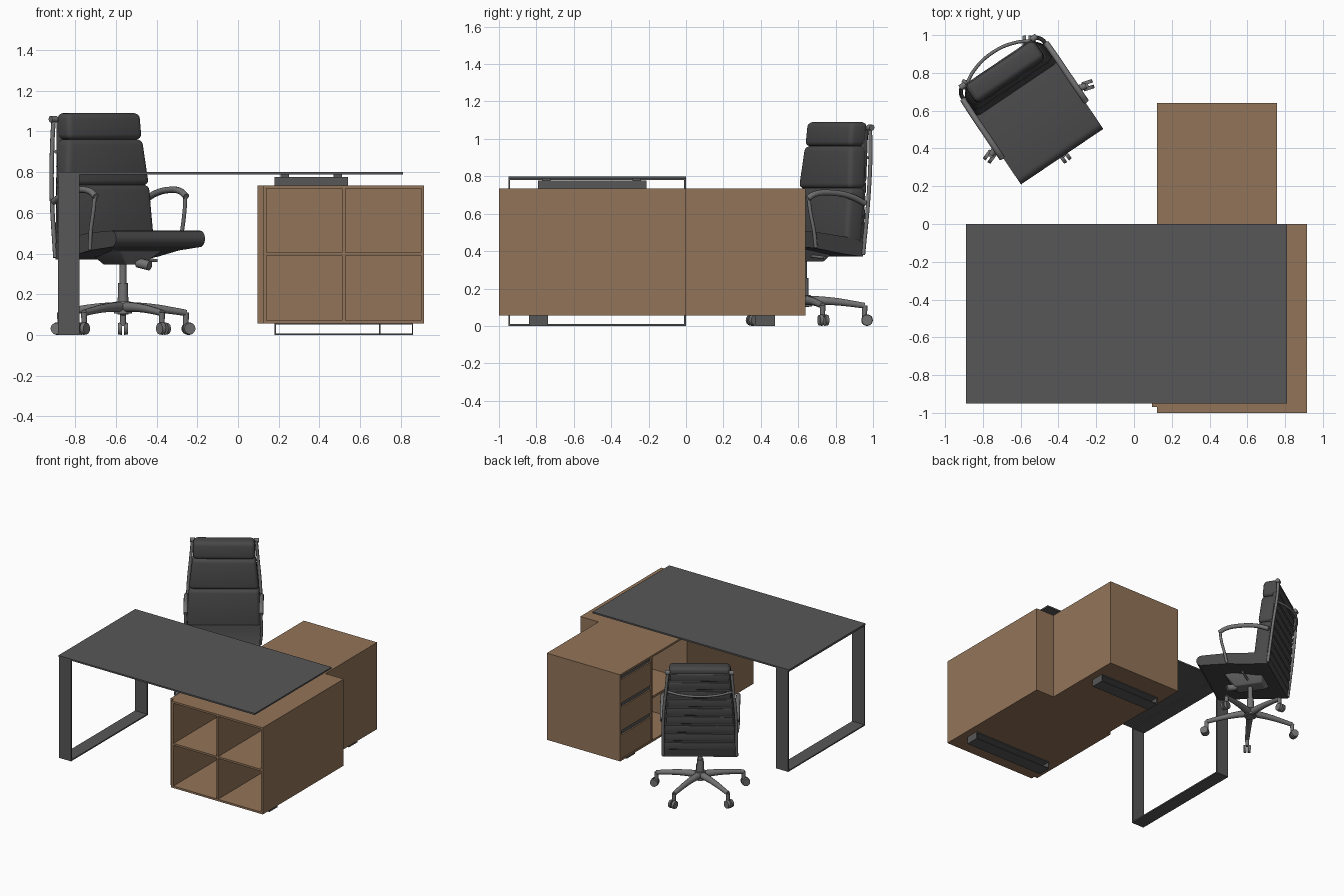
import bpy, bmesh, math
from mathutils import Matrix, Vector

if "Cube" in bpy.data.objects:
    bpy.data.objects.remove(bpy.data.objects["Cube"])


def material(name, r, g, b):
    m = bpy.data.materials.new(name)
    m.diffuse_color = (r, g, b, 1)
    m.use_nodes = True
    m.node_tree.nodes["Principled BSDF"].inputs["Base Color"].default_value = m.diffuse_color
    return m


WOOD = material("brown wood", 0.29, 0.175, 0.10)
DARK = material("dark grey panel", 0.095, 0.095, 0.095)
LEATHER = material("black leather", 0.065, 0.065, 0.067)
METAL = material("grey metal", 0.17, 0.17, 0.17)

I = Matrix.Identity(4)
# chair frame: turned on its column, local -y is the sitter's front
CHAIR = Matrix.Translation((-0.565, 0.63, 0)) @ Matrix.Rotation(math.radians(34), 4, 'Z')
BASE = Matrix.Translation((-0.565, 0.63, 0))


def finish(name, me, mat, M=I, smooth=False):
    me.transform(M)
    me.materials.clear()
    me.materials.append(mat)
    if smooth:
        me.polygons.foreach_set("use_smooth", [True] * len(me.polygons))
        me.set_sharp_from_angle(angle=math.radians(40))
    ob = bpy.data.objects.new(name, me)
    bpy.context.scene.collection.objects.link(ob)
    return ob


def from_bm(name, bm, mat, M=I, smooth=False):
    bmesh.ops.recalc_face_normals(bm, faces=bm.faces)
    me = bpy.data.meshes.new(name)
    bm.to_mesh(me)
    bm.free()
    return finish(name, me, mat, M, smooth)


def boxes(name, mat, items, M=I):
    """One object from (x0, x1, y0, y1, z0, z1) boxes."""
    bm = bmesh.new()
    for x0, x1, y0, y1, z0, z1 in items:
        mtx = Matrix.Translation(((x0 + x1) / 2, (y0 + y1) / 2, (z0 + z1) / 2)) @ \
            Matrix.Diagonal((x1 - x0, y1 - y0, z1 - z0, 1))
        bmesh.ops.create_cube(bm, size=1, matrix=mtx)
    return from_bm(name, bm, mat, M)


def loft(name, mat, lower, upper, bevel, M=CHAIR):
    """Rounded block between two cross-sections (half width, y front, y back, z)."""
    bm = bmesh.new()
    rings = []
    for w, f, b, z in (lower, upper):
        rings.append([bm.verts.new(p) for p in ((-w, f, z), (w, f, z), (w, b, z), (-w, b, z))])
    lo, up = rings
    bm.faces.new(lo)
    bm.faces.new(up)
    for i in range(4):
        j = (i + 1) % 4
        bm.faces.new((lo[i], lo[j], up[j], up[i]))
    bmesh.ops.bevel(bm, geom=bm.edges[:], offset=bevel, segments=4, profile=0.5, affect='EDGES')
    return from_bm(name, bm, mat, M, True)


def prism(name, mat, profile, half, M=CHAIR):
    """(y, z) outline extruded sideways."""
    bm = bmesh.new()
    a = [bm.verts.new((-half, y, z)) for y, z in profile]
    b = [bm.verts.new((half, y, z)) for y, z in profile]
    bm.faces.new(a)
    bm.faces.new(b)
    for i in range(len(a)):
        j = (i + 1) % len(a)
        bm.faces.new((a[i], a[j], b[j], b[i]))
    return from_bm(name, bm, mat, M, True)


def tube(name, mat, pts, radius, M=CHAIR, radii=None):
    """Smooth round tube through the points."""
    cu = bpy.data.curves.new(name, 'CURVE')
    cu.dimensions = '3D'
    cu.bevel_depth = radius
    cu.bevel_resolution = 3
    cu.use_fill_caps = True
    cu.resolution_u = 6
    sp = cu.splines.new('BEZIER')
    sp.bezier_points.add(len(pts) - 1)
    for i, (bp, p) in enumerate(zip(sp.bezier_points, pts)):
        bp.co = p
        bp.handle_left_type = bp.handle_right_type = 'AUTO'
        bp.radius = radii[i] if radii else 1
    tmp = bpy.data.objects.new(name + "_path", cu)
    bpy.context.scene.collection.objects.link(tmp)
    bpy.context.view_layer.update()
    me = bpy.data.meshes.new_from_object(tmp)
    bpy.data.objects.remove(tmp)
    return finish(name, me, mat, M, True)


def cylinder(name, mat, r0, r1, p, q, M=CHAIR):
    p, q = Vector(p), Vector(q)
    d = q - p
    bm = bmesh.new()
    mtx = Matrix.Translation((p + q) / 2) @ d.to_track_quat('Z', 'Y').to_matrix().to_4x4()
    bmesh.ops.create_cone(bm, cap_ends=True, segments=20, radius1=r0, radius2=r1,
                          depth=d.length, matrix=mtx)
    return from_bm(name, bm, mat, M, True)


# ---- desk: thin top and loop leg ----
boxes("desk_top", DARK, [(-0.89, 0.81, -0.95, 0, 0.788, 0.80)])
t = 0.01
boxes("desk_loop_leg", DARK, [
    (-0.885, -0.78, -0.95, -0.95 + t, 0, 0.79), (-0.885, -0.78, -t, 0, 0, 0.79),
    (-0.885, -0.78, -0.95, 0, 0, t), (-0.885, -0.78, -0.95, 0, 0.78, 0.79)])
boxes("desk_riser", DARK, [(0.18, 0.54, -0.79, -0.21, 0.735, 0.777)] + [
    (x, x + 0.04, y, y + 0.045, 0.777, 0.79) for x in (0.21, 0.47) for y in (-0.77, -0.285)])

# ---- cabinet: front cubby unit plus narrower return ----
L, R, N, Z0, Z1, w = 0.122, 0.915, 0.757, 0.057, 0.735, 0.015
boxes("cabinet_shell", WOOD, [
    (L, R, -1, 0, Z1 - w, Z1), (L, R, -1, 0, Z0, Z0 + w),            # front unit top, bottom
    (R - w, R, -1, 0, Z0, Z1), (N, R, -w, 0, Z0, Z1),                # right side, step
    (L, L + w + 0.004, -1, -0.15, Z0, Z1),                           # left side
    (L, R, -0.17, -0.15, Z0, Z1),                                    # cubby back
    (L, N, 0, 0.64, Z1 - w, Z1), (L, N, 0, 0.64, Z0, Z0 + w),        # return top, bottom
    (N - w, N, -0.15, 0.64, Z0, Z1), (L, N, 0.64 - w, 0.64, Z0, Z1),  # return side, end
    (L, N, 0.24, 0.255, Z0, Z1)])                                    # drawer divider
boxes("cubby_dividers", WOOD, [(0.511, 0.527, -0.998, -0.17, Z0, Z1 - w),
                               (L, R - w, -0.998, -0.17, 0.39, 0.405)])
boxes("side_shelf", WOOD, [(L + 0.01, N - w, -0.15, 0.24, 0.39, 0.405)])
boxes("side_panel", WOOD, [(0.095, L, -0.97, -0.15, Z0, Z1)])
step = (Z1 - Z0 - 2 * w) / 3
boxes("drawer_recess", DARK, [(L + 0.012, L + 0.3, 0.255, 0.64 - w, Z0 + w, Z1 - w)])
boxes("drawer_fronts", WOOD, [(L + 0.001, L + 0.012, 0.258, 0.622, Z0 + w + i * step + 0.003,
                               Z0 + w + (i + 1) * step - 0.03) for i in range(3)])


# low loop feet under the cabinet
def foot(name, x1, y0, y1):
    s = 0.006
    boxes(name, DARK, [(0.18, x1, y0, y1, 0, s), (0.18, x1, y0, y1, Z0 - s, Z0),
                       (0.18, 0.18 + s, y0, y1, 0, Z0), (x1 - s, x1, y0, y1, 0, Z0)])


foot("front_foot", 0.86, -0.84, -0.737)
foot("rear_foot", 0.70, 0.372, 0.475)


# ---- chair: back cushions leaning on a ribbed shell ----
def front(z):
    return 0.095 + 0.10 * (z - 0.45)


def rear(z):
    return 0.205 + 0.10 * (z - 0.37)


for nm, z0, z1, w0, w1 in (("lower_back_cushion", 0.44, 0.738, 0.262, 0.25),
                           ("middle_back_cushion", 0.735, 0.962, 0.25, 0.225),
                           ("headrest_cushion", 0.96, 1.09, 0.222, 0.218)):
    loft(nm, LEATHER, (w0, front(z0), rear(z0) - 0.005, z0),
         (w1, front(z1), rear(z1) - 0.005, z1), 0.028)
loft("back_shell", LEATHER, (0.262, rear(0.37) - 0.035, rear(0.37), 0.372),
     (0.215, rear(1.05) - 0.035, rear(1.05), 1.05), 0.008)
for i in range(9):
    z = 0.43 + i * 0.07
    hw = 0.255 - 0.045 * i / 8
    loft(f"back_rib_{i}", LEATHER, (hw, rear(z) - 0.02, rear(z) + 0.007, z),
         (hw, rear(z) - 0.02, rear(z) + 0.009, z + 0.055), 0.006)

# seat: rounded front edge, sloping down to the back
nose = [(-0.29 + 0.04 * math.cos(a), 0.472 + 0.04 * math.sin(a))
        for a in [math.radians(90 + 18 * k) for k in range(11)]]
prism("seat_cushion", LEATHER, nose + [(-0.1, 0.415), (0.08, 0.385), (0.205, 0.37),
                                       (0.205, 0.45), (0.1, 0.475), (-0.1, 0.503)], 0.263)

# side rails, arms
for s, side in ((-1, "left"), (1, "right")):
    tube(f"{side}_back_rail", METAL, [(s * 0.262, rear(0.38), 0.38), (s * 0.258, rear(0.7) + 0.006, 0.7),
                                      (s * 0.236, rear(0.95) + 0.008, 0.95),
                                      (s * 0.226, rear(1.06), 1.065)], 0.011)
    cylinder(f"{side}_rail_cap", METAL, 0.016, 0.016, (s * 0.21, rear(1.06), 1.06),
             (s * 0.245, rear(1.06), 1.06))
    tube(f"{side}_armrest", METAL, [(s * 0.266, 0.215, 0.655), (s * 0.268, 0.13, 0.69),
                                    (s * 0.268, 0.0, 0.712), (s * 0.268, -0.11, 0.705),
                                    (s * 0.268, -0.158, 0.68)], 0.016)
    tube(f"{side}_arm_support", METAL, [(s * 0.268, -0.15, 0.69), (s * 0.27, -0.142, 0.62),
                                        (s * 0.27, -0.115, 0.50), (s * 0.262, -0.10, 0.42)], 0.010)
tube("rear_handle", METAL, [(-0.225, rear(0.9), 0.9), (-0.13, 0.31, 0.9), (0, 0.333, 0.9),
                            (0.13, 0.31, 0.9), (0.225, rear(0.9), 0.9)], 0.009)

# tilt mechanism and column
loft("tilt_mechanism", METAL, (0.05, -0.10, 0.10, 0.345), (0.13, -0.16, 0.13, 0.415), 0.008)
cylinder("tension_knob", METAL, 0.024, 0.024, (0.02, -0.10, 0.355), (0.05, -0.16, 0.34))
cylinder("tilt_lever", METAL, 0.008, 0.008, (0.05, 0.0, 0.375), (0.2, 0.0, 0.365))
cylinder("gas_column", METAL, 0.017, 0.017, (0, 0, 0.2), (0, 0, 0.36))
cylinder("column_sleeve", METAL, 0.028, 0.024, (0, 0, 0.10), (0, 0, 0.255))
cylinder("base_hub", METAL, 0.045, 0.036, (0, 0, 0.105), (0, 0, 0.165))

# five-star base with twin-wheel casters
for k in range(5):
    M = BASE @ Matrix.Rotation(math.radians(90 + 72 * k), 4, 'Z')
    tube(f"base_leg_{k}", METAL, [(0.02, 0, 0.137), (0.15, 0, 0.132), (0.27, 0, 0.117),
                                  (0.325, 0, 0.108)], 0.027, M, [1, 0.8, 0.65, 0.6])
    cylinder(f"caster_stem_{k}", METAL, 0.013, 0.015, (0.325, 0, 0.045), (0.325, 0, 0.11), M)
    for s in (-1, 1):
        cylinder(f"caster_wheel_{k}_{'a' if s < 0 else 'b'}", METAL, 0.031, 0.028,
                 (0.338, s * 0.006, 0.031), (0.338, s * 0.025, 0.031), M)
